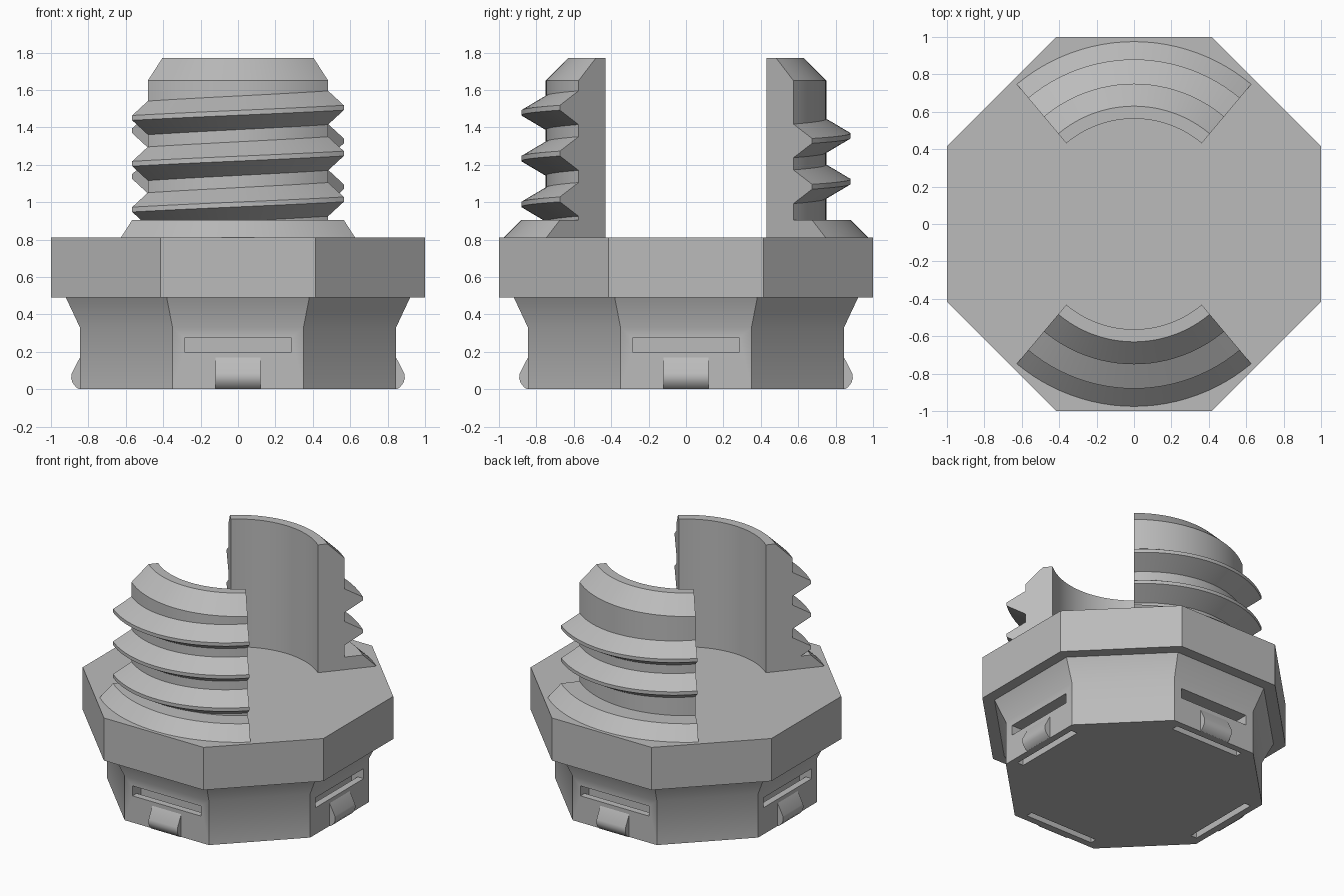
import bpy
import bmesh
from math import cos, sin, pi, radians
from mathutils import Matrix

cube = bpy.data.objects.get("Cube")
if cube:
    bpy.data.objects.remove(cube, do_unlink=True)

grey = bpy.data.materials.new("plain grey")
grey.use_nodes = True
COLOUR = (0.5, 0.5, 0.5, 1)
grey.diffuse_color = COLOUR
grey.node_tree.nodes["Principled BSDF"].inputs["Base Color"].default_value = COLOUR


def finish(name, bm):
    """Turn a bmesh into a named object in the grey material."""
    bmesh.ops.recalc_face_normals(bm, faces=bm.faces)
    mesh = bpy.data.meshes.new(name)
    bm.to_mesh(mesh)
    bm.free()
    mesh.materials.append(grey)
    obj = bpy.data.objects.new(name, mesh)
    bpy.context.collection.objects.link(obj)
    return obj


def loft(bm, rings):
    """Skin a list of closed rings and cap both ends."""
    loops = [[bm.verts.new(p) for p in ring] for ring in rings]
    n = len(loops[0])
    for a, b in zip(loops, loops[1:]):
        for i in range(n):
            j = (i + 1) % n
            bm.faces.new((a[i], a[j], b[j], b[i]))
    bm.faces.new(loops[0][::-1])
    bm.faces.new(loops[-1])


def octagon_stack(name, levels):
    """Octagonal body from (apothem, z) levels, flats facing the axes."""
    bm = bmesh.new()
    angles = [pi / 8 + i * pi / 4 for i in range(8)]
    loft(bm, [[(r / cos(pi / 8) * cos(a), r / cos(pi / 8) * sin(a), z)
               for a in angles] for r, z in levels])
    return finish(name, bm)


def sector(name, profiles, middle, pitch=0.0, segments=24):
    """Sweep (radius, z) profiles through 80 degrees, climbing by pitch."""
    bm = bmesh.new()
    for profile in profiles:
        rings = []
        for i in range(segments + 1):
            turn = radians(80) * (i / segments - 0.5)
            a = radians(middle) + turn
            rise = pitch * turn / (2 * pi)
            rings.append([(r * cos(a), r * sin(a), z + rise) for r, z in profile])
        loft(bm, rings)
    return finish(name, bm)


def side_prism(profile, half_width, quarter, name):
    """Extrude a (distance out, z) profile across one of the four sides."""
    bm = bmesh.new()
    loft(bm, [[(x, -d, z) for d, z in profile] for x in (-half_width, half_width)])
    turn = Matrix.Rotation(quarter * pi / 2, 3, "Z")
    bmesh.ops.transform(bm, matrix=turn, verts=bm.verts)
    return finish(name, bm)


def smooth(obj):
    bpy.ops.object.select_all(action="DESELECT")
    obj.select_set(True)
    bpy.context.view_layer.objects.active = obj
    bpy.ops.object.shade_smooth_by_angle(angle=radians(30))


# Octagonal flange and the narrower flared base
flange = octagon_stack("flange", [(1.0, 0.49), (1.0, 0.81)])
base = octagon_stack("base", [(0.845, 0), (0.845, 0.33), (0.92, 0.49)])

# L-shaped slots behind a snap bump on each of the four sides
SLOT = [(0.95, 0.2), (0.795, 0.2), (0.795, -0.1), (0.745, -0.1),
        (0.745, 0.275), (0.95, 0.275)]
BUMP = [(0.83, 0), (0.85, 0), (0.865, 0.01), (0.885, 0.035), (0.892, 0.06),
        (0.889, 0.085), (0.845, 0.17), (0.83, 0.17)]
cutters = []
for quarter, side in enumerate(("front", "left", "back", "right")):
    bump = side_prism(BUMP, 0.12, quarter, side + "_snap_bump")
    smooth(bump)
    cutter = side_prism(SLOT, 0.285, quarter, side + "_slot_cutter")
    cutter.hide_render = True
    cutters.append(cutter)
    cut = base.modifiers.new(side + " slot", "BOOLEAN")
    cut.operation = "DIFFERENCE"
    cut.solver = "EXACT"
    cut.object = cutter

bpy.ops.object.select_all(action="DESELECT")
base.select_set(True)
bpy.context.view_layer.objects.active = base
for modifier in list(base.modifiers):
    bpy.ops.object.modifier_apply(modifier=modifier.name)
for cutter in cutters:
    bpy.data.objects.remove(cutter, do_unlink=True)
smooth(base)

# Two facing posts with a collar, a chamfered top and a shared helical thread
POST = [(0.563, 0.81), (0.975, 0.81), (0.88, 0.905), (0.75, 0.905),
        (0.75, 1.65), (0.63, 1.77), (0.563, 1.77)]
PITCH = 0.245


def ridge(z):
    return [(0.75, z - 0.09), (0.88, z - 0.013), (0.88, z + 0.013), (0.75, z + 0.09)]


for side, middle, lowest, turns in (("front", -90, 0.988, 3), ("back", 90, 1.11, 2)):
    smooth(sector(side + "_post", [POST], middle))
    ridges = [ridge(lowest + i * PITCH) for i in range(turns)]
    smooth(sector(side + "_thread", ridges, middle, PITCH))
